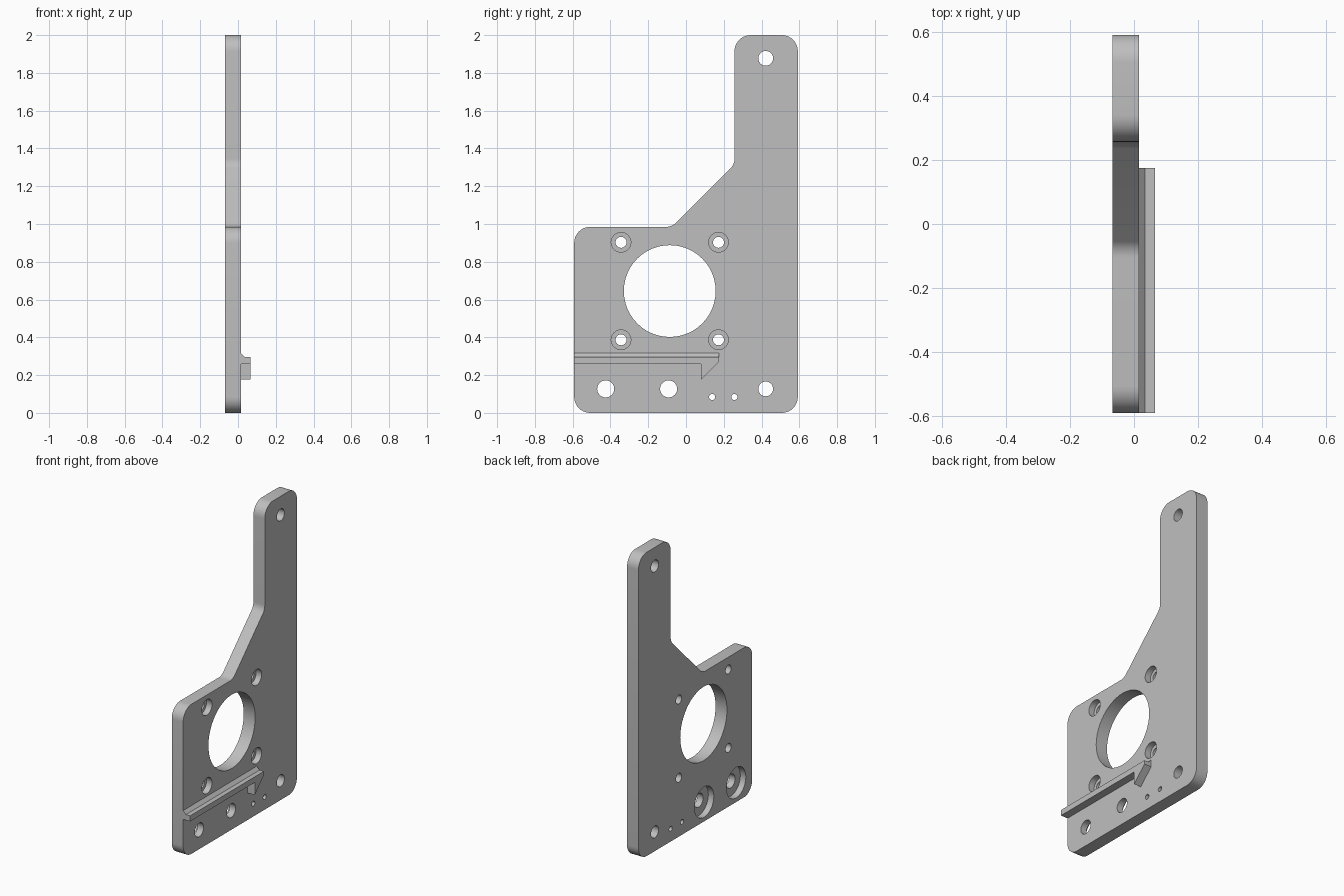
import bpy, bmesh, math
from mathutils import Vector, Matrix

cube = bpy.data.objects.get("Cube")
if cube:
    bpy.data.objects.remove(cube, do_unlink=True)

BACK, FACE, RAIL = -0.068, 0.015, 0.066   # x of plate back, plate face, rail front

grey = bpy.data.materials.new("plain grey")
grey.use_nodes = True
colour = (0.52, 0.52, 0.52, 1)
grey.diffuse_color = colour
grey.node_tree.nodes["Principled BSDF"].inputs["Base Color"].default_value = colour


def finish(name, bm):
    bmesh.ops.recalc_face_normals(bm, faces=bm.faces)
    mesh = bpy.data.meshes.new(name)
    bm.to_mesh(mesh)
    bm.free()
    mesh.materials.append(grey)
    obj = bpy.data.objects.new(name, mesh)
    bpy.context.collection.objects.link(obj)
    return obj


def rounded(corners, steps=10):
    """Replace each (y, z, radius) corner by a tangent arc."""
    out = []
    for i, (y, z, r) in enumerate(corners):
        p = Vector((y, z))
        a = (Vector(corners[i - 1][:2]) - p).normalized()
        b = (Vector(corners[(i + 1) % len(corners)][:2]) - p).normalized()
        half = a.angle(b) / 2
        centre = p + (a + b).normalized() * r / math.sin(half)
        start = p + a * r / math.tan(half) - centre
        end = p + b * r / math.tan(half) - centre
        sweep = start.angle(end)
        for k in range(steps + 1):
            t = k / steps
            v = (start * math.sin((1 - t) * sweep) + end * math.sin(t * sweep)) / math.sin(sweep)
            out.append(centre + v)
    return out


def prism(bm, points, x0, x1):
    """Extrude a (y, z) outline along x."""
    face = bm.faces.new([bm.verts.new((x0, y, z)) for y, z in points])
    new = bmesh.ops.extrude_face_region(bm, geom=[face])["geom"]
    bmesh.ops.translate(bm, vec=(x1 - x0, 0, 0),
                        verts=[v for v in new if isinstance(v, bmesh.types.BMVert)])


def cylinder(bm, y, z, r, x0, x1, sides=48):
    place = Matrix.Translation(((x0 + x1) / 2, y, z)) @ Matrix.Rotation(math.pi / 2, 4, "Y")
    bmesh.ops.create_cone(bm, cap_ends=True, segments=sides, radius1=r, radius2=r,
                          depth=x1 - x0, matrix=place)


def cut(obj, name, holes):
    """Subtract a set of (y, z, radius, x0, x1) cylinders."""
    bm = bmesh.new()
    for hole in holes:
        cylinder(bm, *hole)
    cutter = finish(name, bm)
    cutter.hide_render = True
    mod = obj.modifiers.new(name, "BOOLEAN")
    mod.operation, mod.solver, mod.object = "DIFFERENCE", "EXACT", cutter
    bpy.ops.object.select_all(action="DESELECT")
    obj.select_set(True)
    bpy.context.view_layer.objects.active = obj
    bpy.ops.object.modifier_apply(modifier=mod.name)
    bpy.data.objects.remove(cutter, do_unlink=True)


# Plate with a tall arm
bm = bmesh.new()
prism(bm, rounded([(-0.592, 0, 0.085), (0.592, 0, 0.085), (0.592, 2, 0.085), (0.257, 2, 0.085),
                   (0.257, 1.317, 0.07), (-0.075, 0.985, 0.07), (-0.592, 0.985, 0.085)]),
      BACK, FACE)
plate = finish("mounting_plate", bm)

# Through holes: large bore, four bolt holes around it, row at the base, arm hole
bore_y, bore_z, pitch = -0.086, 0.645, 0.258
bolts = [(bore_y + i * pitch, bore_z + j * pitch) for i in (-1, 1) for j in (-1, 1)]
wide = [(-0.425, 0.127), (-0.092, 0.127)]
through = [(bore_y, bore_z, 0.243)]
through += [(y, z, 0.029) for y, z in bolts]
through += [(y, z, 0.045) for y, z in wide]
through += [(0.422, 0.127, 0.039), (0.422, 1.877, 0.039)]
through += [(0.138, 0.084, 0.016), (0.256, 0.084, 0.016)]
cut(plate, "hole_cutter", [h + (-0.2, 0.2) for h in through])

# Counterbores: bolt heads sunk in the face, wide pockets in the back
sunk = [(y, z, 0.052, FACE - 0.04, 0.2) for y, z in bolts]
sunk += [(y, z, 0.1, -0.2, BACK + 0.04) for y, z in wide]
cut(plate, "counterbore_cutter", sunk)

# Rail with a hooked end
bm = bmesh.new()
prism(bm, [(-0.592, 0.26), (0.08, 0.26), (0.08, 0.177), (0.175, 0.272),
           (0.175, 0.297), (-0.592, 0.297)], FACE, RAIL)
rail = finish("hooked_rail", bm)

# Sloped fillet strip joining rail top to plate
bm = bmesh.new()
tri = [(FACE, 0.297), (FACE + 0.02, 0.297), (FACE, 0.318)]
ends = [[bm.verts.new((x, y, z)) for x, z in tri] for y in (-0.592, 0.175)]
for end in ends:
    bm.faces.new(end)
for i in range(3):
    j = (i + 1) % 3
    bm.faces.new((ends[0][i], ends[0][j], ends[1][j], ends[1][i]))
strip = finish("rail_fillet", bm)

# Smooth round walls, keep edges sharp
bpy.ops.object.select_all(action="DESELECT")
for obj in (plate, rail, strip):
    obj.select_set(True)
bpy.context.view_layer.objects.active = plate
bpy.ops.object.shade_smooth_by_angle(angle=math.radians(30))
